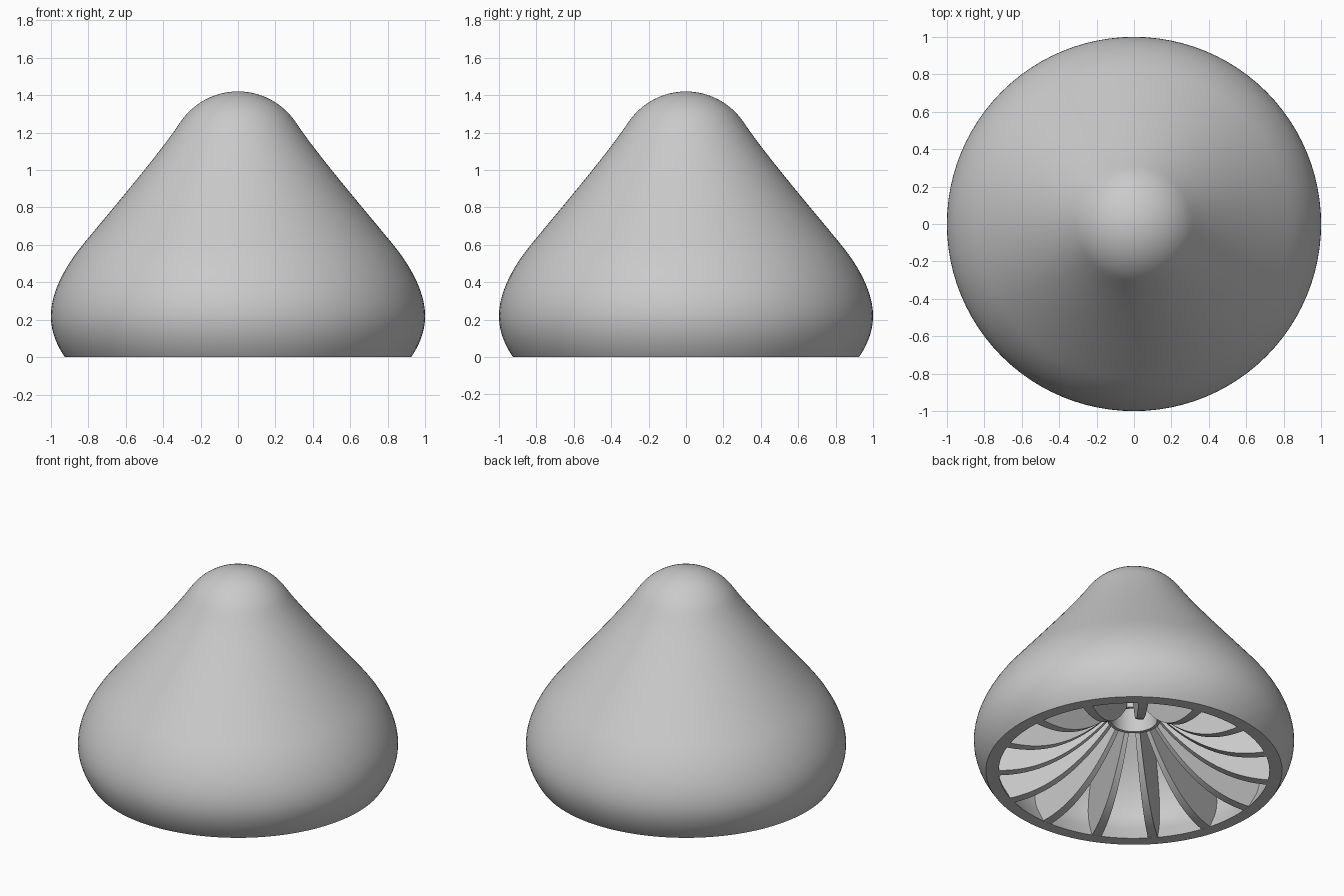
import bpy, bmesh, math
from mathutils import Vector, Matrix
from mathutils.geometry import interpolate_bezier

cube = bpy.data.objects.get("Cube")
if cube:
    bpy.data.objects.remove(cube)

grey = bpy.data.materials.new("plain_grey")
COLOUR = (0.59, 0.59, 0.59, 1)
grey.use_nodes = True
grey.diffuse_color = COLOUR
grey.node_tree.nodes["Principled BSDF"].inputs["Base Color"].default_value = COLOUR

# Outer cap profile as Bezier spans (radius, height): lower bulge, upper bulge, neck, dome
SPANS = [
    [(0.925, 0), (0.97, 0.065), (1, 0.14), (1, 0.22)],
    [(1, 0.22), (1, 0.35), (0.92, 0.49), (0.83, 0.6)],
    [(0.83, 0.6), (0.68, 0.783), (0.42, 1.086), (0.31, 1.253)],
    [(0.31, 1.253), (0.241, 1.357), (0.125, 1.42), (0, 1.42)],
]
RIM_IN, WALL = 0.845, 0.075
HUB_R, HUB_WALL, HUB_LOW, HUB_TOP = 0.165, 0.02, 0.365, 1.31
RIBS = 15


def cap_curve(steps=12):
    points = []
    for span in SPANS:
        bezier = interpolate_bezier(*[Vector(p) for p in span], steps + 1)
        points += [Vector((p[0], p[1])) for p in bezier[:-1]]
    return points + [Vector(SPANS[-1][-1])]


def inset(curve, dist):
    """Offset the cap profile inwards along its normals."""
    out = []
    for i in range(1, len(curve) - 1):
        t = (curve[i + 1] - curve[i - 1]).normalized()
        p = curve[i] + Vector((-t.y, t.x)) * dist
        if curve[i].y > 0.06 and p.x > 0.01:
            out.append(p)
    return out + [Vector((0, curve[-1].y - dist))]


def finish(name, bm):
    bmesh.ops.recalc_face_normals(bm, faces=bm.faces)
    mesh = bpy.data.meshes.new(name)
    bm.to_mesh(mesh)
    bm.free()
    mesh.materials.append(grey)
    ob = bpy.data.objects.new(name, mesh)
    bpy.context.collection.objects.link(ob)
    bpy.ops.object.select_all(action='DESELECT')
    ob.select_set(True)
    bpy.context.view_layer.objects.active = ob
    bpy.ops.object.shade_smooth_by_angle(angle=math.radians(35))


def lathe(name, profile, closed=False, segments=96):
    bm = bmesh.new()
    verts = [bm.verts.new((p[0], 0, p[1])) for p in profile]
    edges = [bm.edges.new(e) for e in zip(verts, verts[1:])]
    if closed:
        edges.append(bm.edges.new((verts[-1], verts[0])))
    bmesh.ops.spin(bm, geom=verts + edges, cent=(0, 0, 0), axis=(0, 0, 1),
                   angle=math.tau, steps=segments, use_duplicate=False)
    bmesh.ops.remove_doubles(bm, verts=bm.verts, dist=0.0005)
    finish(name, bm)


def rib_underside(r):
    return HUB_LOW * (max(0, RIM_IN - r) / (RIM_IN - HUB_R)) ** 2.2


# Hollow cap with a flat rim
outer = cap_curve()
inner = [Vector((RIM_IN, 0))] + inset(outer, WALL)
lathe("cap_shell", inner[::-1] + outer)

# Central hub tube reaching up into the cap
bore = HUB_R - HUB_WALL
lathe("hub_tube", [(bore, HUB_LOW), (HUB_R, HUB_LOW), (HUB_R, HUB_TOP), (bore, HUB_TOP)],
      closed=True, segments=48)

# Radial ribs: arched lower edge, upper edge buried in the cap wall, thinner at the hub
buried = [Vector((RIM_IN + 0.02, 0.001))] + [p for p in inset(outer, WALL * 0.6) if p.x > HUB_R]
start = HUB_R - 0.01
lower = []
for i in range(20):
    r = start + (RIM_IN - start) * i / 19
    lower.append(Vector((r, rib_underside(r) + 0.001)))
outline = lower + buried + [Vector((start, buried[-1].y))]


def half_width(r):
    return 0.014 + 0.024 * (r - start)


bm = bmesh.new()
for k in range(RIBS):
    turn = Matrix.Rotation(math.tau * k / RIBS - math.pi / 2, 3, 'Z')
    sides = [[bm.verts.new(turn @ Vector((p.x, s * half_width(p.x), p.y))) for p in outline]
             for s in (-1, 1)]
    bm.faces.new(sides[0])
    bm.faces.new(sides[1][::-1])
    n = len(outline)
    for i in range(n):
        j = (i + 1) % n
        bm.faces.new((sides[0][i], sides[1][i], sides[1][j], sides[0][j]))
finish("radial_ribs", bm)
